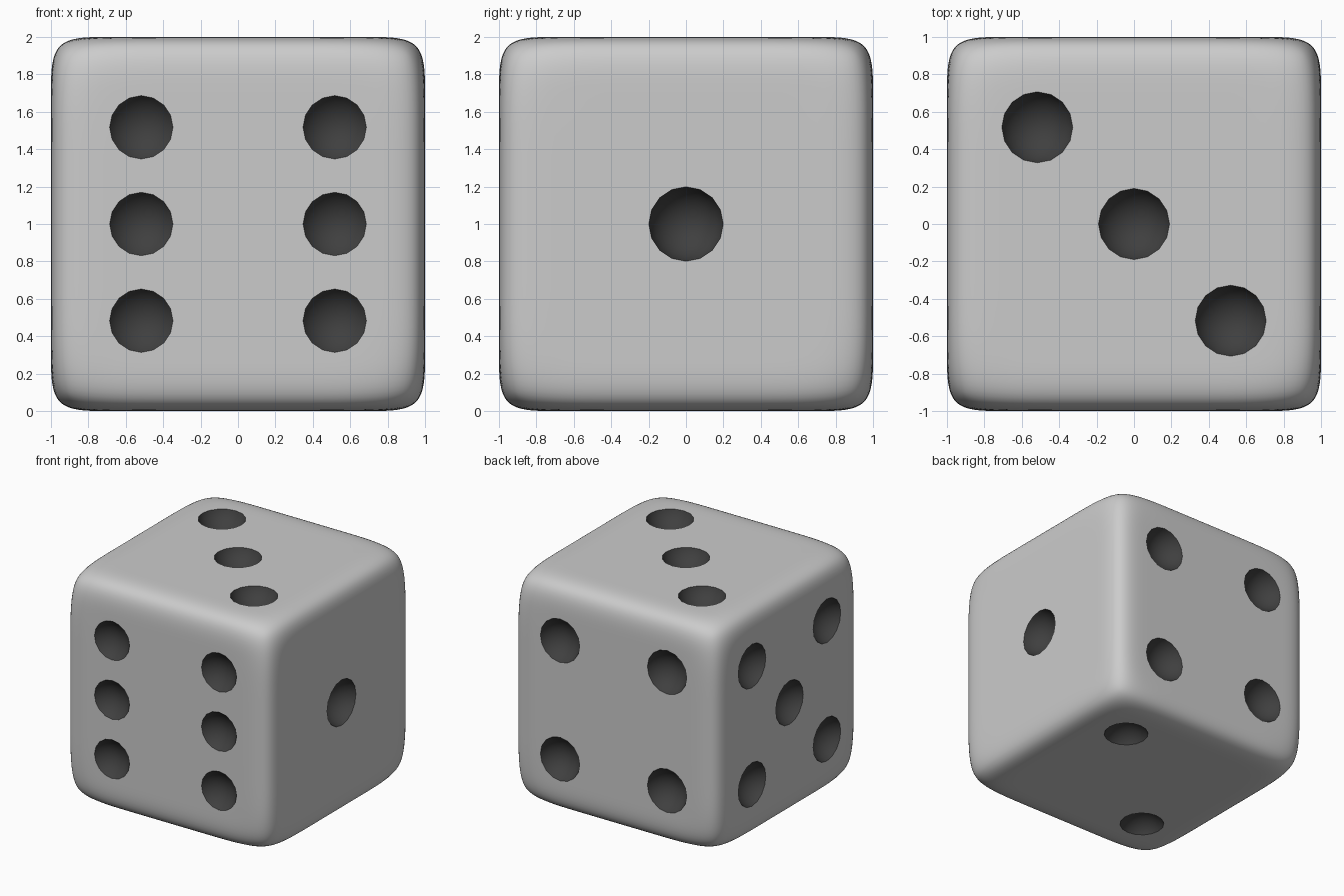
import bpy, bmesh, math
from mathutils import Vector, Matrix

if "Cube" in bpy.data.objects:
    bpy.data.objects.remove(bpy.data.objects["Cube"])

P = 0.517        # pip spacing from the face centre
R = 0.203        # radius of the pip cutting ball

dark = bpy.data.materials.new("pip_dark")
dark.diffuse_color = (0.05, 0.05, 0.05, 1)
dark.use_nodes = True
dark.node_tree.nodes["Principled BSDF"].inputs["Base Color"].default_value = dark.diffuse_color


def make_object(name, bm):
    mesh = bpy.data.meshes.new(name)
    bm.to_mesh(mesh)
    bm.free()
    mesh.materials.append(None)
    mesh.materials.append(dark)
    ob = bpy.data.objects.new(name, mesh)
    bpy.context.collection.objects.link(ob)
    return ob


# Die body: cube with holding loops, smoothed by subdivision
bm = bmesh.new()
bmesh.ops.create_cube(bm, size=2)
bmesh.ops.subdivide_edges(bm, edges=bm.edges[:], cuts=4, use_grid_fill=True)


def remap(c):
    a = abs(c)
    return math.copysign(1.0 if a > 0.8 else 0.71 if a > 0.4 else 0.38, c)


for v in bm.verts:
    v.co = Vector([remap(c) for c in v.co])
    if min(abs(c) for c in v.co) > 0.9:      # soften the eight corners
        v.co *= 0.95
    v.co.z += 1
body = make_object("die_body", bm)

# Pips: balls sunk into each face (normal, horizontal axis, rim radius, spots)
diag = [(-P, P), (P, -P)]
four = [(x, y) for x in (-P, P) for y in (-P, P)]
six = [(x, y) for x in (-P, P) for y in (-P, 0, P)]
faces = [
    ((0, -1, 0), (1, 0, 0), 0.17, six),
    ((0, 1, 0), (-1, 0, 0), 0.19, four),
    ((1, 0, 0), (0, 1, 0), 0.20, [(0, 0)]),
    ((-1, 0, 0), (0, -1, 0), 0.19, four + [(0, 0)]),
    ((0, 0, 1), (1, 0, 0), 0.19, diag + [(0, 0)]),
    ((0, 0, -1), (1, 0, 0), 0.18, diag),
]
bm = bmesh.new()
for n, u, rim, spots in faces:
    n, u = Vector(n), Vector(u)
    w = n.cross(u)
    rot = Matrix((u, w, n)).transposed().to_4x4()
    lift = 1 + math.sqrt(R * R - rim * rim)
    for x, y in spots:
        pos = n * lift + u * x + w * y + Vector((0, 0, 1))
        bmesh.ops.create_uvsphere(bm, u_segments=16, v_segments=13, radius=R,
                                  matrix=Matrix.Translation(pos) @ rot)
for f in bm.faces:
    f.material_index = 1
cutter = make_object("pip_cutter", bm)
cutter.hide_render = True

# Smooth the body, then carve the pips
bpy.context.view_layer.objects.active = body
body.select_set(True)
sub = body.modifiers.new("round", 'SUBSURF')
sub.levels = sub.render_levels = 3
cut = body.modifiers.new("pips", 'BOOLEAN')
cut.operation = 'DIFFERENCE'
cut.solver = 'EXACT'
cut.object = cutter
for m in ("round", "pips"):
    bpy.ops.object.modifier_apply(modifier=m)
bpy.data.objects.remove(cutter)
bpy.ops.object.shade_smooth_by_angle(angle=math.radians(30))
